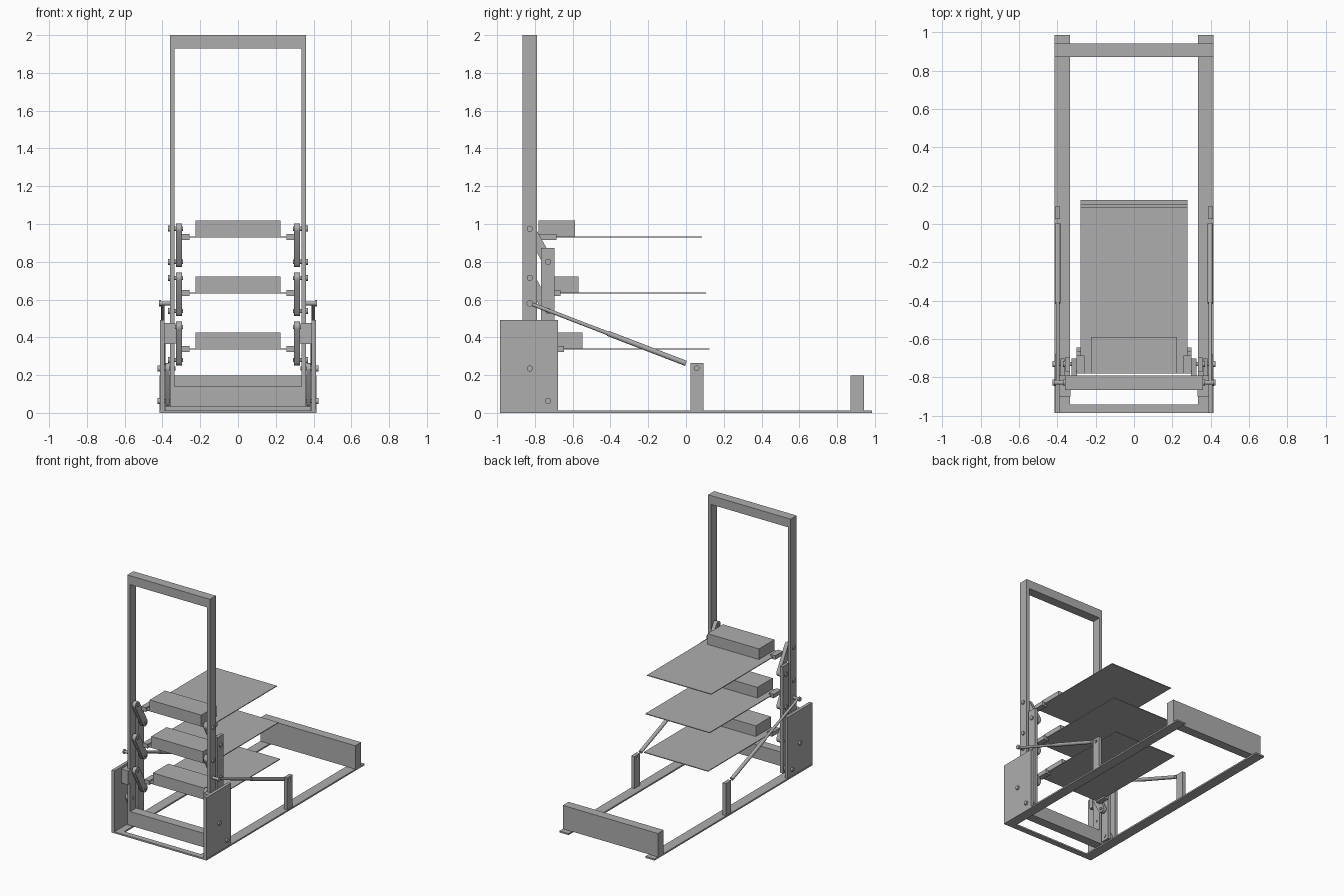
import bpy, bmesh, math
from mathutils import Vector

if "Cube" in bpy.data.objects:
    bpy.data.objects.remove(bpy.data.objects["Cube"])

steel = bpy.data.materials.new("grey_steel")
steel.use_nodes = True
GREY = (0.42, 0.42, 0.42, 1)
steel.diffuse_color = GREY
steel.node_tree.nodes["Principled BSDF"].inputs["Base Color"].default_value = GREY


def finish(name, bm, smooth=False):
    bmesh.ops.recalc_face_normals(bm, faces=bm.faces[:])
    me = bpy.data.meshes.new(name)
    bm.to_mesh(me)
    bm.free()
    me.materials.append(steel)
    ob = bpy.data.objects.new(name, me)
    bpy.context.collection.objects.link(ob)
    if smooth:
        bpy.ops.object.select_all(action='DESELECT')
        ob.select_set(True)
        bpy.context.view_layer.objects.active = ob
        bpy.ops.object.shade_smooth_by_angle()
    return ob


def box(name, x, y, z):
    """Box from (min, max) ranges."""
    bm = bmesh.new()
    bmesh.ops.create_cube(bm, size=1)
    for v in bm.verts:
        v.co = [r[0] if c < 0 else r[1] for c, r in zip(v.co, (x, y, z))]
    return finish(name, bm)


def rod(name, a, b, r, sides=24):
    """Cylinder between two points."""
    a, b = Vector(a), Vector(b)
    bm = bmesh.new()
    bmesh.ops.create_cone(bm, cap_ends=True, segments=sides, radius1=r, radius2=r, depth=(b - a).length)
    turn = (b - a).to_track_quat('Z', 'Y')
    for v in bm.verts:
        v.co = turn @ v.co + (a + b) / 2
    return finish(name, bm, True)


def link(name, x, a, b, r):
    """Flat round-ended bar between two (y, z) pins, x gives its thickness."""
    bm = bmesh.new()
    ang = math.atan2(b[1] - a[1], b[0] - a[0])
    ring = []
    for centre, start in ((a, ang + math.pi / 2), (b, ang - math.pi / 2)):
        for i in range(13):
            t = start + math.pi * i / 12
            ring.append(bm.verts.new((x[0], centre[0] + r * math.cos(t), centre[1] + r * math.sin(t))))
    face = bm.faces.new(ring)
    out = bmesh.ops.extrude_face_region(bm, geom=[face])
    for v in out["geom"]:
        if isinstance(v, bmesh.types.BMVert):
            v.co.x = x[1]
    return finish(name, bm, True)


def drill(ob, a, b, r):
    """Cut a round hole through or into a part."""
    cutter = rod("hole_cutter", a, b, r)
    cutter.hide_render = True
    cutter.hide_set(True)
    mod = ob.modifiers.new("hole", 'BOOLEAN')
    mod.operation = 'DIFFERENCE'
    mod.solver = 'EXACT'
    mod.object = cutter
    bpy.context.view_layer.update()
    me = bpy.data.meshes.new_from_object(ob.evaluated_get(bpy.context.evaluated_depsgraph_get()))
    ob.modifiers.clear()
    ob.data = me
    bpy.data.objects.remove(cutter)


def span(s, a, b):
    """Mirror an x range to the chosen side."""
    return tuple(sorted((s * a, s * b)))


FRAME_Y, BAR_Y = -0.827, -0.73
DROP = 0.175
LINK_Z = (0.975, 0.715, 0.455)

# Base and rear beam
box("base_front_strip", (-0.335, 0.335), (-0.985, -0.94), (0, 0.012))
beam = box("rear_beam", (-0.415, 0.415), (0.87, 0.942), (0.012, 0.197))

# Lifting frame cross members
top = box("frame_top_bar", (-0.36, 0.36), (-0.865, -0.79), (1.93, 2.0))
box("frame_lower_bar", (-0.335, 0.335), (-0.865, -0.79), (0.03, 0.14))
for x in (-0.16, 0.16):
    drill(beam, (x, 0.906, 0.17), (x, 0.906, 0.25), 0.018)
    drill(top, (x, -0.82, 1.965), (x, -0.75, 1.965), 0.018)

# Parts repeated on both sides
for s, side in ((1, "left"), (-1, "right")):
    rail = box(side + "_base_rail", span(s, 0.335, 0.415), (-0.985, 0.985), (0, 0.012))
    for y in (0.17, 0.785):
        drill(rail, (s * 0.385, y, -0.05), (s * 0.385, y, 0.05), 0.013)
    box(side + "_side_plate", span(s, 0.388, 0.413), (-0.985, -0.677), (0.012, 0.493))
    box(side + "_guide_block", span(s, 0.33, 0.388), (-0.9, -0.864), (0.365, 0.475))
    box(side + "_guide_spacer", span(s, 0.36, 0.388), (-0.864, -0.79), (0.365, 0.475))
    box(side + "_upright", span(s, 0.335, 0.36), (-0.865, -0.79), (0.03, 1.93))
    box(side + "_link_bar", span(s, 0.335, 0.36), (-0.768, -0.695), (0.03, 0.872))

    # Parallel links with their pins
    for z in LINK_Z:
        link(side + "_shelf_link", span(s, 0.297, 0.327), (FRAME_Y, z), (BAR_Y, z - DROP), 0.028)
        for y, pz in ((FRAME_Y, z), (BAR_Y, z - DROP)):
            rod(side + "_link_pin", (s * 0.29, y, pz), (s * 0.365, y, pz), 0.011)
            rod(side + "_pin_head", (s * 0.36, y, pz), (s * 0.37, y, pz), 0.016)
    link(side + "_lower_link", span(s, 0.362, 0.384), (FRAME_Y, 0.235), (BAR_Y, 0.063), 0.028)
    for y, pz in ((FRAME_Y, 0.235), (BAR_Y, 0.063)):
        rod(side + "_lower_pin", (s * 0.33, y, pz), (s * 0.415, y, pz), 0.011)
        rod(side + "_lower_pin_head", (s * 0.413, y, pz), (s * 0.425, y, pz), 0.016)

    # Lift strut and its post
    post = box(side + "_strut_post", span(s, 0.385, 0.412), (0.025, 0.092), (0.012, 0.265))
    drill(post, (s * 0.3, 0.057, 0.237), (s * 0.5, 0.057, 0.237), 0.012)
    upper, lower = Vector((s * 0.398, FRAME_Y, 0.58)), Vector((s * 0.398, 0.0, 0.262))
    middle = upper.lerp(lower, 0.5)
    rod(side + "_strut_rod", upper, middle, 0.01)
    rod(side + "_strut_cylinder", middle, lower, 0.014)
    rod(side + "_strut_pin", (s * 0.355, FRAME_Y, 0.58), (s * 0.415, FRAME_Y, 0.58), 0.011)
    rod(side + "_strut_pin_head", (s * 0.407, FRAME_Y, 0.58), (s * 0.418, FRAME_Y, 0.58), 0.017)

# Three shelves, each set a little further back than the one above
for i in range(3):
    z, y = 0.931 - 0.296 * i, -0.78 + 0.02 * i
    box("shelf_plate", (-0.28, 0.28), (y, y + 0.865), (z - 0.003, z + 0.003))
    box("shelf_block", (-0.225, 0.225), (y, y + 0.192), (z + 0.003, z + 0.087))
    for s in (1, -1):
        box("shelf_bracket", span(s, 0.257, 0.3), (y, y + 0.095), (z - 0.016, z + 0.016))
